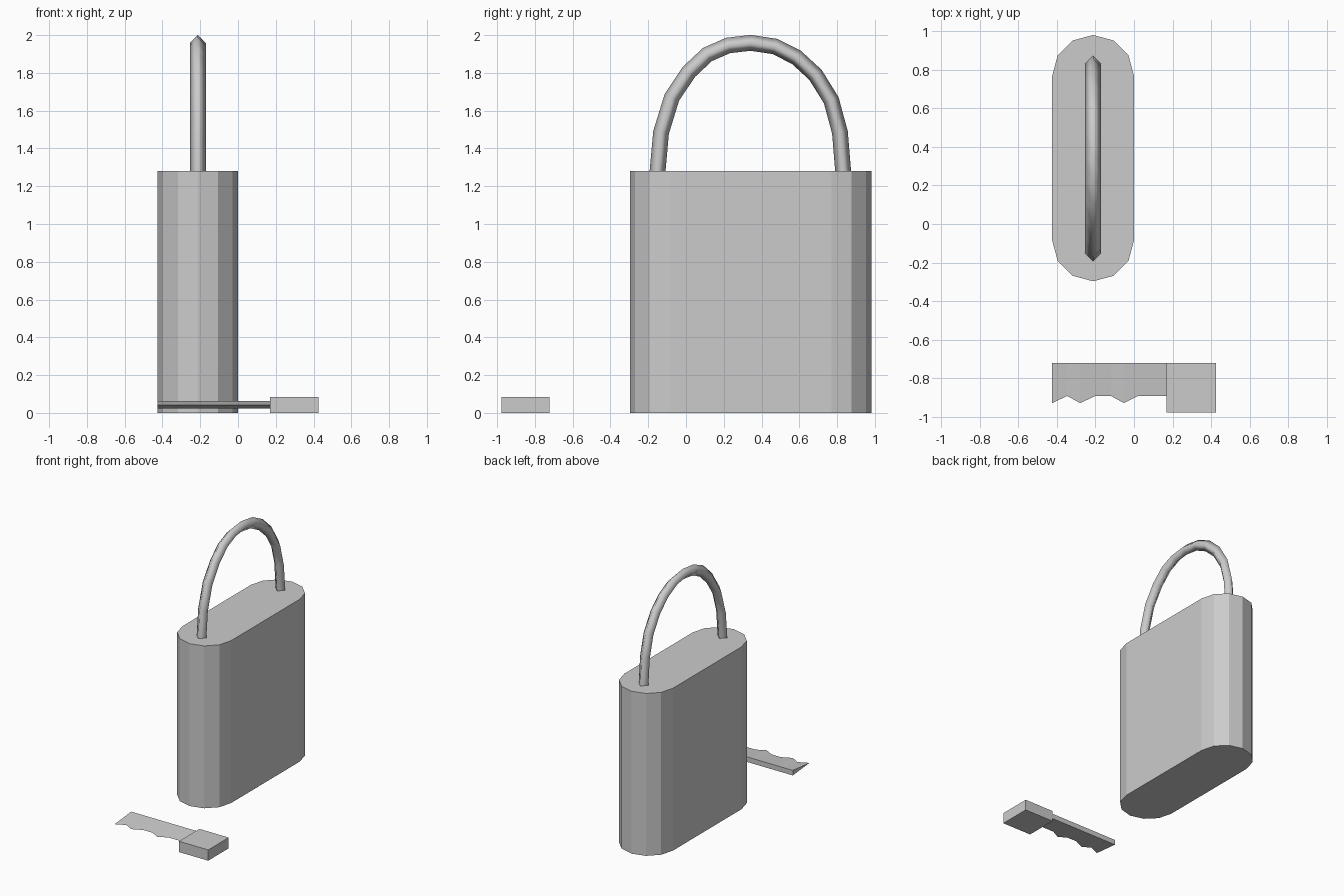
import bpy
from math import cos, sin, radians
from mathutils import Vector

if "Cube" in bpy.data.objects:
    bpy.data.objects.remove(bpy.data.objects["Cube"])


def make(name, verts, faces, smooth=False):
    mesh = bpy.data.meshes.new(name)
    mesh.from_pydata(verts, [], faces)
    mesh.polygons.foreach_set("use_smooth", [smooth] * len(faces))
    obj = bpy.data.objects.new(name, mesh)
    bpy.context.collection.objects.link(obj)
    return obj


def loft(name, rings, smooth=False):
    """Skin a list of closed rings and cap both ends."""
    n = len(rings[0])
    verts = [v for ring in rings for v in ring]
    faces = [(i * n + j, i * n + (j + 1) % n,
              (i + 1) * n + (j + 1) % n, (i + 1) * n + j)
             for i in range(len(rings) - 1) for j in range(n)]
    last = (len(rings) - 1) * n
    faces += [tuple(reversed(range(n))), tuple(range(last, last + n))]
    return make(name, verts, faces, smooth)


# Lock body: stadium outline with six-segment round ends
CX, CY, R, HALF = -0.2125, 0.342, 0.2125, 0.427
outline = []
for start, yc in ((0, CY + HALF), (180, CY - HALF)):
    for k in range(7):
        a = radians(start + 30 * k)
        outline.append((CX + R * cos(a), yc + R * sin(a)))
loft("lock_body", [[(x, y, z) for x, y in outline] for z in (0, 1.28)])

# Shackle: four-sided smooth tube swept along an arch
path = [(-0.152, 1.265), (-0.132, 1.485), (-0.075, 1.67), (0.015, 1.805),
        (0.113, 1.897), (0.222, 1.945), (0.342, 1.959), (0.47, 1.94),
        (0.585, 1.882), (0.685, 1.79), (0.769, 1.655), (0.815, 1.485),
        (0.833, 1.265)]
path = [Vector((CX, y, z)) for y, z in path]
side = Vector((1, 0, 0))
rings = []
for i, p in enumerate(path):
    tangent = (path[min(i + 1, len(path) - 1)] - path[max(i - 1, 0)]).normalized()
    normal = side.cross(tangent)
    rings.append([p + 0.042 * (cos(a) * side + sin(a) * normal)
                  for a in (radians(90 * k) for k in range(4))])
shackle = loft("shackle", rings, smooth=True)
for cap in list(shackle.data.polygons)[-2:]:
    cap.use_smooth = False

# Key blade: wedge section, thick at the back, sharp along the teeth
BACK = -0.723
teeth = [(-0.425, -0.93), (-0.347, -0.893), (-0.28, -0.93), (-0.20, -0.893),
         (-0.12, -0.893), (-0.052, -0.93), (0.02, -0.893), (0.17, -0.893)]
loft("key_blade", [[(x, BACK, 0.062), (x, BACK, 0.022), (x, y, 0.042)]
                   for x, y in teeth])

# Key handle: plain block
loft("key_handle", [[(0.17, -0.978, z), (0.425, -0.978, z),
                     (0.425, BACK, z), (0.17, BACK, z)] for z in (0, 0.085)])
